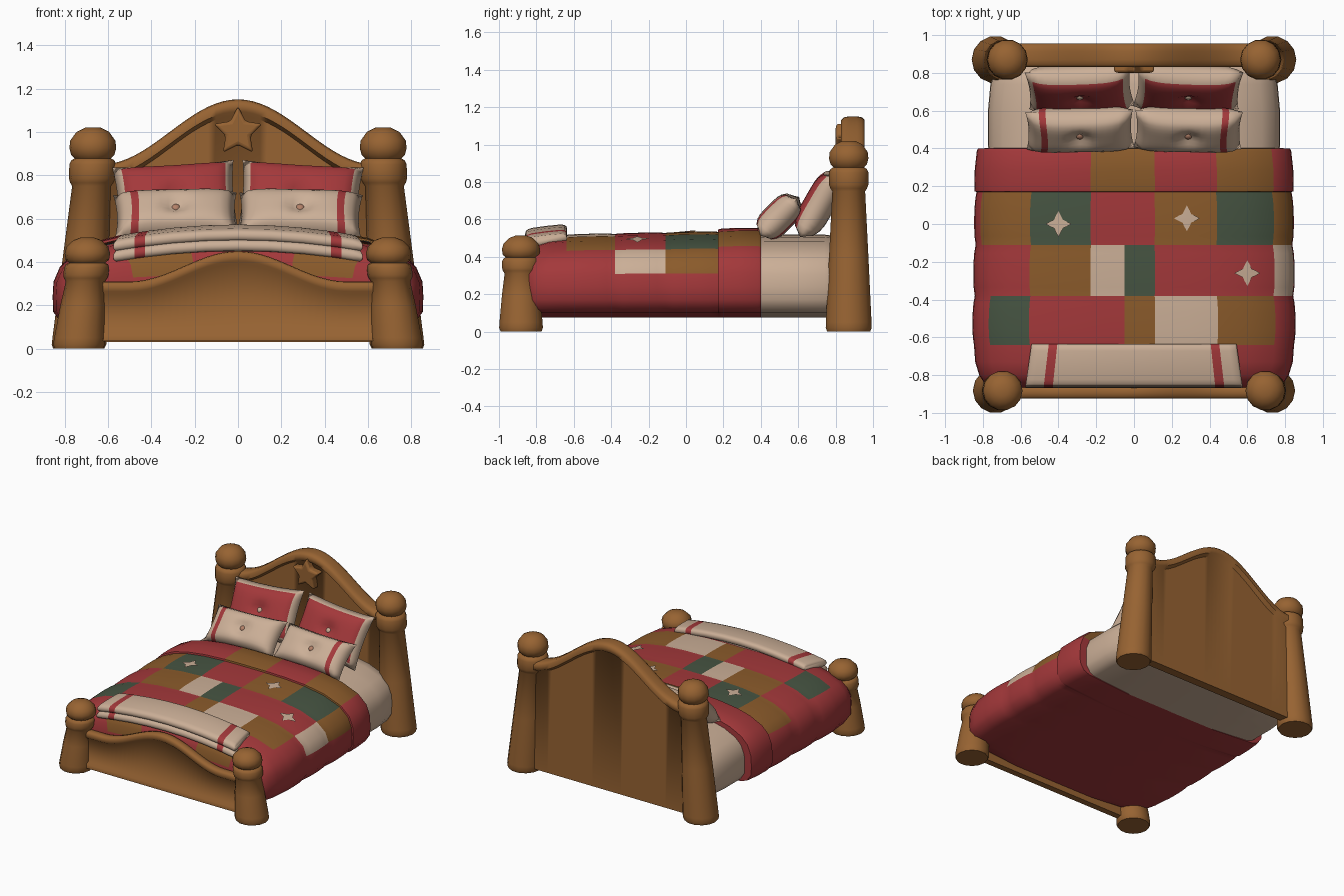
import bpy, bmesh, math
from mathutils import Vector, Matrix

old = bpy.data.objects.get("Cube")
if old:
    bpy.data.objects.remove(old, do_unlink=True)


def material(name, rgb):
    m = bpy.data.materials.new(name)
    m.use_nodes = True
    m.diffuse_color = (*rgb, 1)
    m.node_tree.nodes["Principled BSDF"].inputs["Base Color"].default_value = (*rgb, 1)
    return m


WOOD = material("warm wood", (0.31, 0.125, 0.032))
RED = material("quilt red", (0.37, 0.04, 0.043))
CREAM = material("cream cloth", (0.60, 0.43, 0.31))
GREEN = material("patch green", (0.062, 0.09, 0.055))
BROWN = material("patch brown", (0.26, 0.105, 0.024))
TAN = material("button tan", (0.45, 0.22, 0.14))


def finish(name, bm, mats, rule=None, angle=50):
    """Turn a bmesh into a smooth object; rule(face centre) picks the material."""
    bmesh.ops.recalc_face_normals(bm, faces=bm.faces)
    if rule:
        for f in bm.faces:
            f.material_index = rule(f.calc_center_median())
    me = bpy.data.meshes.new(name)
    bm.to_mesh(me)
    bm.free()
    for m in mats:
        me.materials.append(m)
    ob = bpy.data.objects.new(name, me)
    bpy.context.collection.objects.link(ob)
    bpy.ops.object.select_all(action="DESELECT")
    ob.select_set(True)
    bpy.context.view_layer.objects.active = ob
    bpy.ops.object.shade_smooth_by_angle(angle=math.radians(angle))
    return ob


def loft(name, rings, mats, rule=None, angle=50):
    """Skin a list of closed rings and cap both ends."""
    bm = bmesh.new()
    vs = [[bm.verts.new(p) for p in r] for r in rings]
    n = len(vs[0])
    for a, b in zip(vs, vs[1:]):
        for i in range(n):
            j = (i + 1) % n
            bm.faces.new((a[i], a[j], b[j], b[i]))
    bm.faces.new(vs[0])
    bm.faces.new(vs[-1])
    return finish(name, bm, mats, rule, angle)


# Posts: turned profiles leaning slightly inwards
def post(name, side, y, base_x, top_x, profile):
    top = profile[-1][0]
    rings = []
    for z, r in profile:
        cx = side * (base_x + (top_x - base_x) * min(1, z / top / 0.8))
        rings.append([(cx + r * math.cos(i * math.tau / 14), y + r * math.sin(i * math.tau / 14), z)
                      for i in range(14)])
    loft(name, rings, [WOOD])


back = [(0, .118), (.02, .126), (.05, .125), (.4, .108), (.75, .09), (.765, .1), (.785, .108), (.85, .108),
        (.868, .1), (.878, .084), (.895, .1), (.925, .108), (.96, .104), (1.0, .075), (1.02, .035)]
front = [(0, .112), (.02, .12), (.05, .118), (.2, .104), (.31, .09), (.325, .1), (.34, .104), (.375, .104),
         (.39, .096), (.396, .084), (.41, .1), (.44, .105), (.47, .096), (.5, .065), (.513, .03)]
for side, word in ((1, "left"), (-1, "right")):
    post("head_post_" + word, side, .87, .735, .67, back)
    post("foot_post_" + word, side, -.882, .735, .695, front)


# Boards: arched panels with a raised rounded rim
def board(name, half, y0, y1, lip, z0, height, rim, foot_rim):
    rings = []
    for i in range(41):
        x = half * (i / 20 - 1)
        h = height(x)
        r = rim
        sec = [(y0 - lip, h - .75 * r), (y0 - lip, h - .25 * r), (y0 - lip / 2, h - .06 * r), (y0 + .01, h),
               (y1 - .01, h), (y1 + lip / 2, h - .06 * r), (y1 + lip, h - .25 * r), (y1 + lip, h - .75 * r),
               (y1, h - r), (y1, z0)]
        if foot_rim:
            sec += [(y0 - lip, z0), (y0 - lip, z0 + .03), (y0, z0 + .045)]
        else:
            sec += [(y0, z0)]
        sec += [(y0, h - r)]
        rings.append([(x, y, z) for y, z in sec])
    loft(name, rings, [WOOD], angle=60)


def bell(x, w):
    return .5 + .5 * math.cos(math.pi * min(1, abs(x) / w))


board("headboard", .68, .86, .925, .03, .03, lambda x: .85 + .3 * bell(x, .63), .075, False)
board("footboard", .7, -.905, -.875, .018, .035, lambda x: .31 + .14 * bell(x, .5), .06, True)

# Star ornament on the headboard
bm = bmesh.new()
star = []
for i in range(10):
    a, r = math.pi / 2 + i * math.pi / 5, .06 if i % 2 else .118
    star.append(bm.verts.new((r * math.cos(a), .865, 1.0 + r * math.sin(a))))
ext = bmesh.ops.extrude_face_region(bm, geom=[bm.faces.new(star)])
bmesh.ops.translate(bm, vec=(0, -.065, 0), verts=[v for v in ext["geom"] if isinstance(v, bmesh.types.BMVert)])
ornament = finish("star_ornament", bm, [WOOD])
bev = ornament.modifiers.new("round", "BEVEL")
bev.width, bev.segments = .015, 3

# Bedding cross-section: rounded box, with columns on the patch seams
MID, WIDE = .24, .845


def top_z(x):
    return MID + .29 * (1 - abs(x / WIDE) ** 3) ** (1 / 3)


def low_z(x):
    return MID - .165 * (1 - abs(x / WIDE) ** 5) ** .2


def side_x(z):
    t, n = ((z - MID) / .29, 3) if z > MID else ((MID - z) / .165, 5)
    return WIDE * (1 - t ** n) ** (1 / n)


seams = [-.76, -.66, -.55, -.4, -.23, -.14, -.05, .03, .11, .28, .44, .6, .74]
drops = [.38, .31, .24, .17, .12]
section = [(x, top_z(x)) for x in seams] + [(side_x(z), z) for z in drops]
section += [(x, low_z(x)) for x in (.76, .4, 0, -.4, -.76)] + [(-side_x(z), z) for z in reversed(drops)]


def slice_at(y, sx, lift):
    return [(x * sx, y, MID + (z - MID) * (lift if z > MID else 1)) for x, z in section]


def spread(y):
    return .99 - .02 * y


def rise(y):
    return 1 + .07 * y


# Quilt: puffed rows, a folded-over band and a rounded foot end
stations = [(-.868, .86, .2), (-.866, .88, .34), (-.858, .9, .56), (-.84, .94, .72), (-.8, .97, .86), (-.73, .995, .93)]
rows = [-.64, -.38, -.11, .17]
for a, b in zip(rows, rows[1:]):
    for k in range(6):
        y = a + (b - a) * k / 6
        puff = .012 * math.sin(math.pi * k / 6) ** .6
        stations.append((y, spread(y) + puff, rise(y) + puff))
stations += [(.17, spread(.17), rise(.17)), (.172, .998, 1.055), (.19, 1.0, 1.07), (.285, .998, 1.085),
             (.385, .985, 1.085), (.4, .978, 1.06), (.402, .9, .96)]

# Patch rectangles: x range, y range, material slot
patches = [(-.23, .11, .17, .41, 3), (.44, .74, .17, .41, 3),
           (-.81, -.55, -.11, .17, 3), (-.55, -.23, -.11, .17, 2), (.11, .44, -.11, .17, 3),
           (.44, .74, -.11, .17, 2), (.74, .9, -.11, .17, 3),
           (-.55, -.23, -.38, -.11, 3), (-.23, -.05, -.38, -.11, 1), (-.05, .11, -.38, -.11, 2),
           (.74, .9, -.38, -.11, 1),
           (-.76, -.55, -.64, -.38, 2), (-.05, .11, -.64, -.38, 3), (.11, .44, -.64, -.38, 1),
           (.44, .74, -.64, -.38, 3)]


def patch_rule(c):
    if c.y < -.82 and .33 < c.z < .44 and .22 < abs(c.x) < .52:
        return 3
    if c.z > .31:
        for x0, x1, y0, y1, slot in patches:
            if x0 < c.x < x1 and y0 < c.y < y1:
                return slot
    return 0


loft("quilt", [slice_at(*s) for s in stations], [RED, CREAM, GREEN, BROWN], patch_rule)
loft("mattress", [slice_at(y, s, t) for y, s, t in
                  ((.3, .9, .95), (.42, .915, .96), (.6, .915, .96), (.74, .9, .96), (.81, .87, .93), (.85, .82, .8))],
     [CREAM])

# Four-pointed motifs laid on the quilt
for k, (cx, cy) in enumerate(((-.4, 0), (.28, .03), (.6, -.26))):
    bm = bmesh.new()
    pts = []
    for i in range(16):
        r = (.068, .042, .032, .042)[i % 4]
        x, y = cx + r * math.cos(i * math.tau / 16), cy + r * math.sin(i * math.tau / 16)
        pts.append(bm.verts.new((x, y, MID + (top_z(x) - MID) * (rise(y) + .012) + .007)))
    mid = bm.verts.new((cx, cy, MID + (top_z(cx) - MID) * (rise(cy) + .012) + .008))
    for i in range(16):
        bm.faces.new((mid, pts[i], pts[(i + 1) % 16]))
    finish("quilt_motif_%d" % (k + 1), bm, [CREAM])


# Cushions: two domed grids sharing a rim, dimpled under a button
def cushion(name, place, w, h, t, mats, rule, button):
    bm = bmesh.new()
    nu, nv = 16, 12
    for s in (1, -1):
        grid = []
        for i in range(nu + 1):
            for j in range(nv + 1):
                u, v = 2 * i / nu - 1, 2 * j / nv - 1
                d = t * ((1 - u ** 4) * (1 - v ** 4)) ** .5
                d *= 1 - .45 * math.exp(-((u * w) ** 2 + (v * h) ** 2) / .0025)
                grid.append(bm.verts.new((u * w * (.95 + .05 * v * v), v * h * (.93 + .07 * u * u), s * d)))
        for i in range(nu):
            for j in range(nv):
                a = i * (nv + 1) + j
                f = bm.faces.new((grid[a], grid[a + nv + 1], grid[a + nv + 2], grid[a + 1]))
                f.material_index = rule((2 * i + 1) / nu - 1, (2 * j + 1) / nv - 1, s)
    bmesh.ops.remove_doubles(bm, verts=bm.verts, dist=.0005)
    bm.transform(place)
    finish(name, bm, mats, angle=80)
    bm = bmesh.new()
    bmesh.ops.create_uvsphere(bm, u_segments=10, v_segments=6, radius=.02)
    bm.transform(place @ Matrix.Translation((0, 0, t * .6)) @ Matrix.Diagonal((1, 1, .6, 1)))
    finish(name + "_button", bm, [button])


for side, word in ((1, "left"), (-1, "right")):
    def pose(y, z, tilt, roll):
        return (Matrix.Translation((side * .287, y, z)) @ Matrix.Rotation(math.radians(tilt), 4, "X")
                @ Matrix.Rotation(-side * roll, 4, "Z"))
    cushion("back_pillow_" + word, pose(.715, .685, 60, .07), .28, .195, .085, [CREAM, RED],
            lambda u, v, s: int(s > 0 and abs(u) < .87 and abs(v) < .83), CREAM)
    cushion("front_pillow_" + word, pose(.5, .615, 45, .03), .285, .14, .085, [CREAM, RED],
            lambda u, v, s: int(.62 < u * side < .75), TAN)

# Folded throw: two soft layers sagging over the foot of the bed
cuts = [0, .15, .3, .43, .478, .53, .565, .575]
xs = [-x for x in reversed(cuts[1:])] + cuts
for name, zc, yf in (("throw_upper_layer", .535, -.86), ("throw_lower_layer", .487, -.868)):
    rings = []
    for x in xs:
        thick = .03 if abs(x) < .57 else .018
        ring = []
        for i in range(16):
            a = i * math.tau / 16
            c, s = math.cos(a), math.sin(a)
            dy = .112 * math.copysign(abs(c) ** .4, c)
            dz = thick * math.copysign(abs(s) ** .7, s)
            z = zc + dz + .12 * dy - .05 * (x / .57) ** 2
            ring.append((x * (1 - .25 * (dy + .112)), yf + .112 + dy, z))
        rings.append(ring)
    loft(name, rings, [CREAM, RED], lambda c: int(.43 < abs(c.x) / (1 - .25 * (c.y - yf)) < .478), 60)
